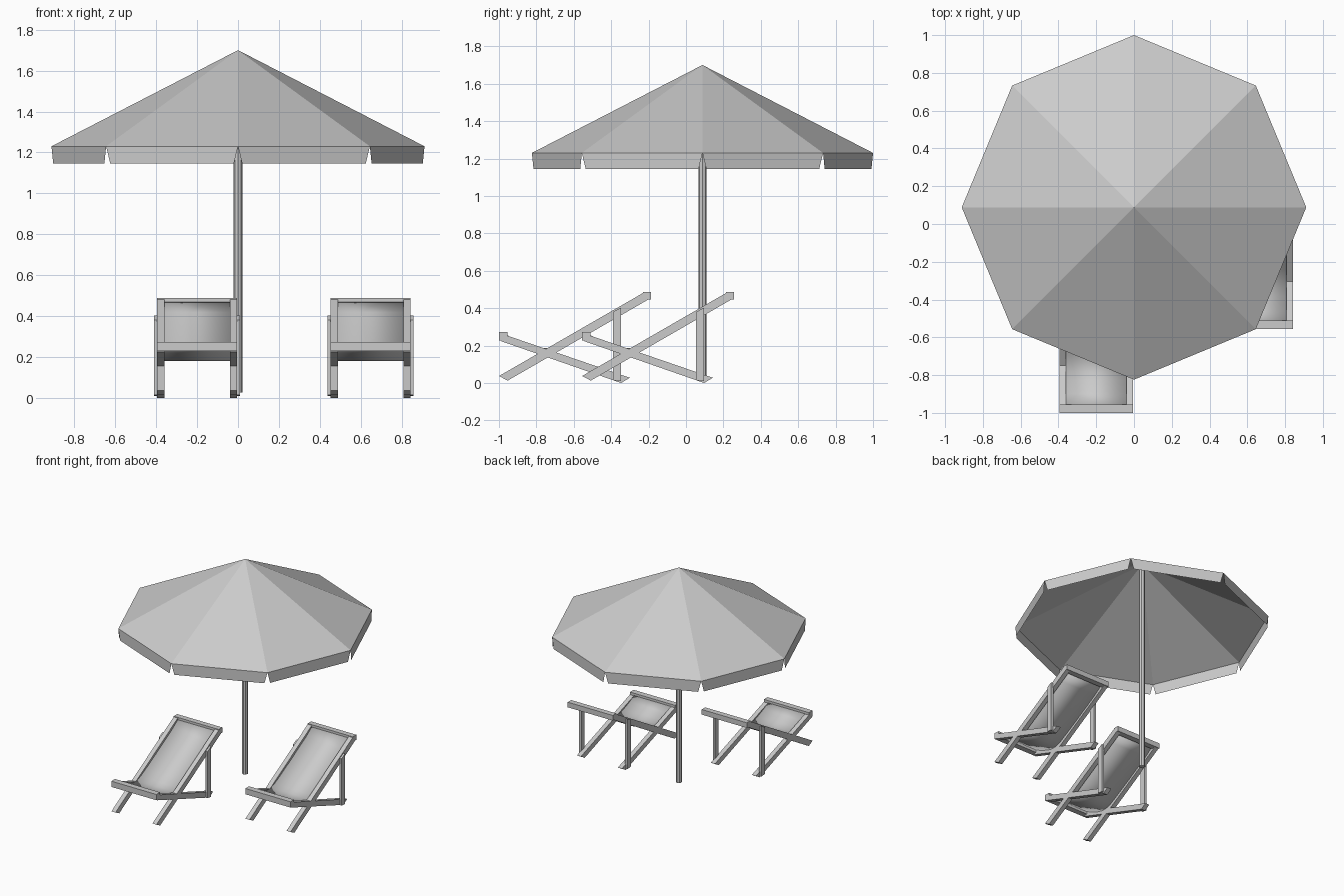
import bpy, bmesh, math
from mathutils import Vector

if "Cube" in bpy.data.objects:
    bpy.data.objects.remove(bpy.data.objects["Cube"], do_unlink=True)

GREY = (0.6, 0.6, 0.6, 1)
mat = bpy.data.materials.new("plain grey")
mat.use_nodes = True
mat.diffuse_color = GREY
mat.node_tree.nodes["Principled BSDF"].inputs["Base Color"].default_value = GREY


def finish(name, bm, location, recalc=True):
    if recalc:
        bmesh.ops.recalc_face_normals(bm, faces=bm.faces[:])
    mesh = bpy.data.meshes.new(name)
    bm.to_mesh(mesh)
    bm.free()
    mesh.materials.append(mat)
    obj = bpy.data.objects.new(name, mesh)
    obj.location = location
    bpy.context.collection.objects.link(obj)
    return obj


def prism(name, profile, x0, x1, location):
    """Side profile in (y, z), extruded across x."""
    bm = bmesh.new()
    face = bm.faces.new([bm.verts.new((x0, y, z)) for y, z in profile])
    new = bmesh.ops.extrude_face_region(bm, geom=[face])["geom"]
    moved = [v for v in new if isinstance(v, bmesh.types.BMVert)]
    bmesh.ops.translate(bm, verts=moved, vec=(x1 - x0, 0, 0))
    return finish(name, bm, location)


def box_profile(y0, y1, z0, z1):
    return [(y0, z0), (y1, z0), (y1, z1), (y0, z1)]


BACK_RAIL = [(-1.0, .037), (-.953, .013), (-.2, .447), (-.23, .481)]
SEAT_RAIL = [(-.99, .224), (-.347, 0), (-.3, .028), (-.955, .253)]
POST = [(-.39, .015), (-.347, .01), (-.347, .403), (-.39, .38)]
SLING = [(-.212, .478), (-.3, .415), (-.5, .3), (-.62, .234), (-.69, .198),
         (-.735, .184), (-.78, .182), (-.83, .195), (-.9, .223), (-.975, .262)]


def deck_chair(side, location):
    # Crossed rails and outer posts, one set per side
    for s, end in ((1, "left"), (-1, "right")):
        for part, profile, inner, outer in (("back_rail", BACK_RAIL, .16, .195),
                                            ("seat_rail", SEAT_RAIL, .16, .195),
                                            ("post", POST, .19, .21)):
            prism(f"{side}_chair_{part}_{end}", profile, s * inner, s * outer, location)
    # Crossbars that hold the sling
    prism(f"{side}_chair_top_bar", box_profile(-.23, -.187, .447, .487), -.195, .195, location)
    prism(f"{side}_chair_front_bar", box_profile(-1.0, -.955, .228, .273), -.195, .195, location)
    # Fabric sling
    bm = bmesh.new()
    rows = [[bm.verts.new((x, y, z)) for x in (-.16, .16)] for y, z in SLING]
    for a, b in zip(rows, rows[1:]):
        bm.faces.new((a[0], a[1], b[1], b[0])).smooth = True
    sling = finish(f"{side}_chair_sling", bm, location)
    solid = sling.modifiers.new("thickness", "SOLIDIFY")
    solid.thickness = .006
    solid.offset = 0


deck_chair("right", (-.2, 0, 0))
deck_chair("left", (.648, .444, 0))

# Parasol canopy with a valance panel hanging from each edge
CENTRE = (0, .088, 0)
RADIUS, SIDES, RIM, HEM, TOP = .912, 8, 1.23, 1.145, 1.7
bm = bmesh.new()
apex = bm.verts.new((0, 0, TOP))
rim = [bm.verts.new((RADIUS * math.cos(math.tau * i / SIDES),
                     RADIUS * math.sin(math.tau * i / SIDES), RIM)) for i in range(SIDES)]
for i in range(SIDES):
    a, b = rim[i], rim[(i + 1) % SIDES]
    bm.faces.new((apex, a, b))
    drop = Vector((0, 0, HEM - RIM))
    inset = (b.co - a.co).normalized() * .022
    c, d = bm.verts.new(b.co + drop - inset), bm.verts.new(a.co + drop + inset)
    bm.faces.new((a, d, c, b))
finish("parasol_canopy", bm, CENTRE, recalc=False)

# Pole
bm = bmesh.new()
bmesh.ops.create_cone(bm, cap_ends=True, segments=8, radius1=.022, radius2=.022, depth=1.66)
bmesh.ops.translate(bm, verts=bm.verts[:], vec=(0, 0, .025 + .83))
finish("parasol_pole", bm, CENTRE)
